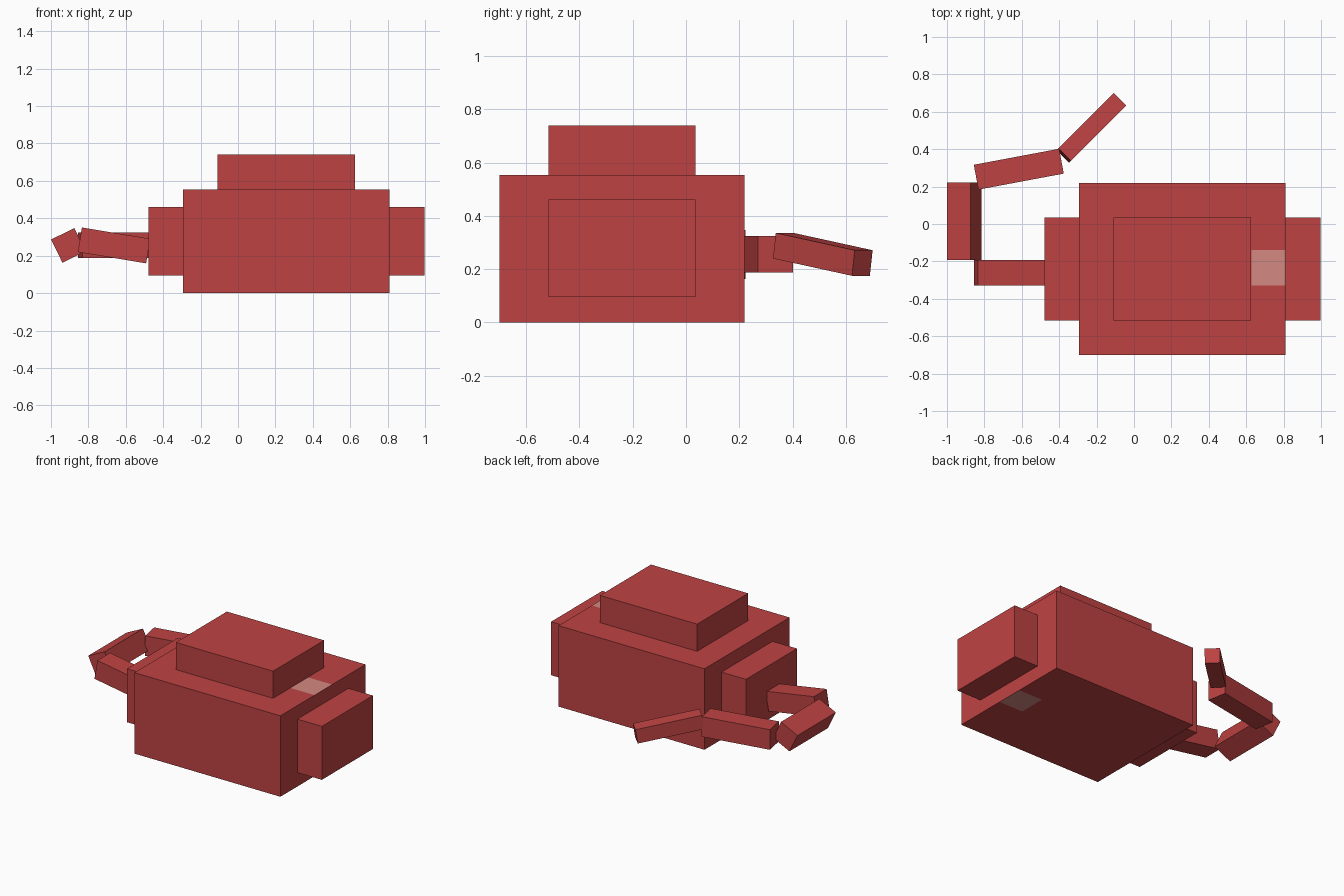
import bpy, bmesh
from math import radians
from mathutils import Vector

default = bpy.data.objects.get("Cube")
if default:
    bpy.data.objects.remove(default, do_unlink=True)


def material(name, rgb):
    mat = bpy.data.materials.new(name)
    mat.use_nodes = True
    mat.diffuse_color = (*rgb, 1)
    mat.node_tree.nodes["Principled BSDF"].inputs["Base Color"].default_value = (*rgb, 1)
    return mat


red = material("brick_red", (0.52, 0.055, 0.055))
pink = material("pale_pink", (0.66, 0.25, 0.22))


def box(name, center, size, pitch=0, yaw=0):
    """Flat-faced box, pitched about y and then turned about z."""
    mesh = bpy.data.meshes.new(name)
    bm = bmesh.new()
    bmesh.ops.create_cube(bm, size=1)
    bmesh.ops.scale(bm, vec=size, verts=bm.verts)
    bm.to_mesh(mesh)
    bm.free()
    mesh.materials.append(red)
    obj = bpy.data.objects.new(name, mesh)
    obj.location = center
    obj.rotation_euler = (0, radians(pitch), radians(yaw))
    bpy.context.collection.objects.link(obj)
    return obj


# Main body and the raised blocks on its top and sides
BODY_X, BODY_Y = 0.2585, -0.24
body = box("body", (BODY_X, BODY_Y, 0.277), (1.105, 0.92, 0.554))
box("top_block", (BODY_X, BODY_Y, 0.647), (0.736, 0.552, 0.186))
for name, side in (("left_side_block", 1), ("right_side_block", -1)):
    box(name, (BODY_X + side * 0.645, BODY_Y, 0.278), (0.185, 0.552, 0.366))

# Pale patch cut into the top and bottom faces of the body
body.data.materials.append(pink)
bm = bmesh.new()
bm.from_mesh(body.data)
x0, y0, y1 = 0.628 - BODY_X, -0.33 - BODY_Y, -0.14 - BODY_Y
for point, normal in (((x0, 0, 0), (1, 0, 0)), ((0, y0, 0), (0, 1, 0)), ((0, y1, 0), (0, 1, 0))):
    bmesh.ops.bisect_plane(bm, geom=bm.verts[:] + bm.edges[:] + bm.faces[:],
                           plane_co=Vector(point), plane_no=Vector(normal))
bm.normal_update()
for face in bm.faces:
    c = face.calc_center_median()
    if abs(face.normal.z) > 0.9 and c.x > x0 and y0 < c.y < y1:
        face.material_index = 1
bm.to_mesh(body.data)
bm.free()

# Jointed tail curling round behind the body
box("tail_base", (-0.663, -0.26, 0.255), (0.37, 0.137, 0.133), pitch=9.4)
box("tail_second", (-0.907, 0.015, 0.255), (0.138, 0.415, 0.138), pitch=-26)
box("tail_third", (-0.616, 0.293, 0.256), (0.464, 0.135, 0.137), yaw=10.6)
box("tail_tip", (-0.2275, 0.5135, 0.2555), (0.424, 0.095, 0.097), pitch=8.8, yaw=45)
